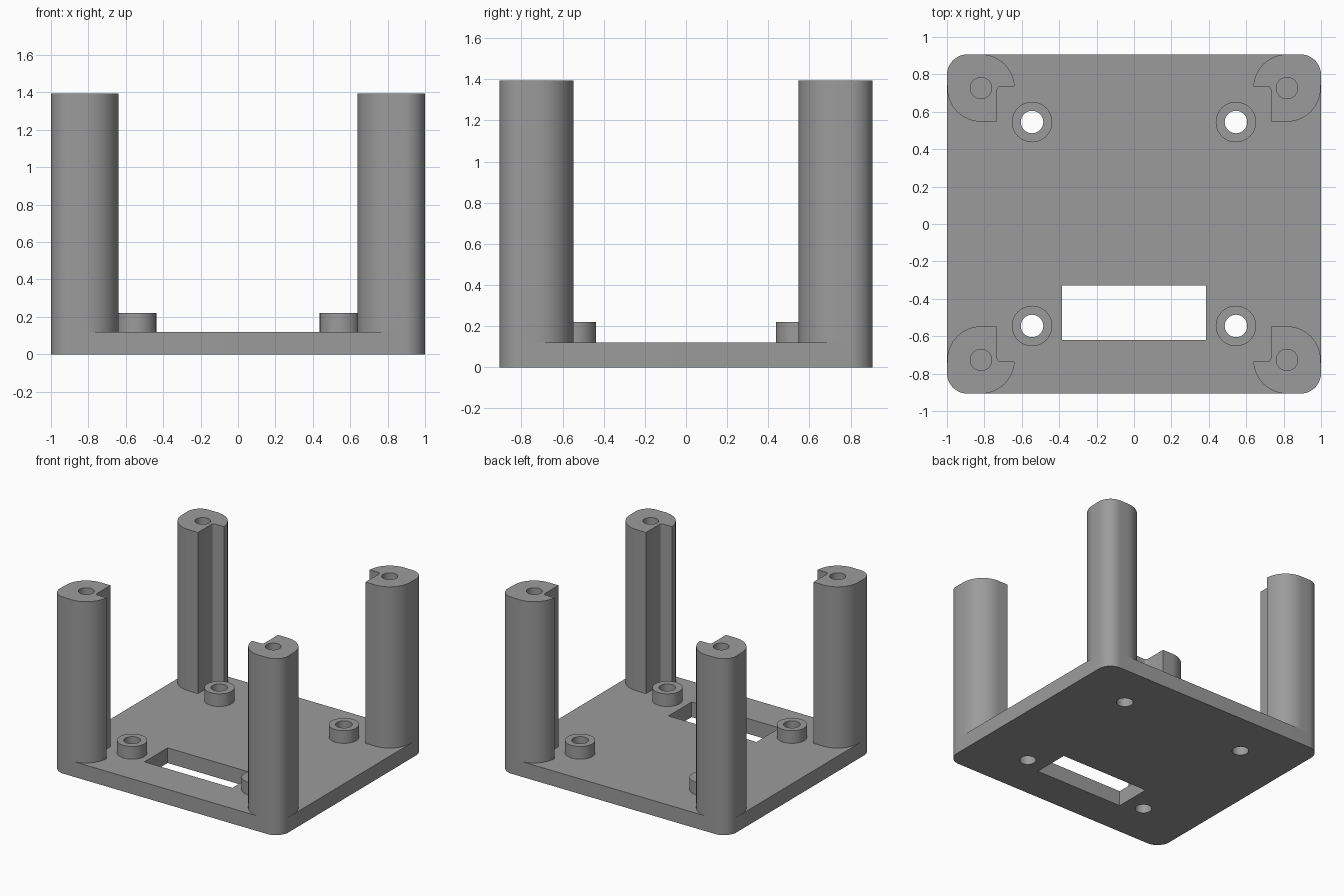
import bpy, bmesh
from math import sin, cos, radians

if "Cube" in bpy.data.objects:
    bpy.data.objects.remove(bpy.data.objects["Cube"])

W, D = 1.0, 0.907            # half width and half depth of the plate
T, TOP = 0.12, 1.395         # plate thickness, post height
CORNER = 0.11                # rounded plate corner
PX, PY, PR = 0.818, 0.727, 0.18   # post centre and radius
HOLE = 0.545                 # standoff position

grey = bpy.data.materials.new("plain grey")
grey.diffuse_color = (0.33, 0.33, 0.33, 1)
grey.use_nodes = True
grey.node_tree.nodes["Principled BSDF"].inputs["Base Color"].default_value = grey.diffuse_color


def arc(cx, cy, r, a0, a1, n):
    return [(cx + r * cos(radians(a0 + (a1 - a0) * i / n)),
             cy + r * sin(radians(a0 + (a1 - a0) * i / n))) for i in range(n + 1)]


def circle(cx, cy, r, n=48):
    return arc(cx, cy, r, 0, 360, n)[:-1]


def extrude(name, loops, z0, z1):
    """Extrude an outline, with any further loops as holes, from z0 to z1."""
    curve = bpy.data.curves.new(name + "_profile", 'CURVE')
    curve.dimensions = '2D'
    curve.fill_mode = 'BOTH'
    curve.extrude = (z1 - z0) / 2
    for loop in loops:
        s = curve.splines.new('POLY')
        s.points.add(len(loop) - 1)
        for p, (x, y) in zip(s.points, loop):
            p.co = (x, y, 0, 1)
        s.use_cyclic_u = True
    tmp = bpy.data.objects.new(name + "_profile", curve)
    bpy.context.collection.objects.link(tmp)
    mesh = bpy.data.meshes.new_from_object(tmp.evaluated_get(bpy.context.evaluated_depsgraph_get()))
    bpy.data.objects.remove(tmp)
    bm = bmesh.new()
    bm.from_mesh(mesh)
    bmesh.ops.remove_doubles(bm, verts=bm.verts, dist=1e-4)
    bmesh.ops.translate(bm, verts=bm.verts, vec=(0, 0, (z0 + z1) / 2))
    bmesh.ops.recalc_face_normals(bm, faces=bm.faces)
    bm.to_mesh(mesh)
    bm.free()
    mesh.materials.clear()
    mesh.materials.append(grey)
    obj = bpy.data.objects.new(name, mesh)
    bpy.context.collection.objects.link(obj)
    bpy.ops.object.select_all(action='DESELECT')
    obj.select_set(True)
    bpy.context.view_layer.objects.active = obj
    bpy.ops.object.shade_smooth_by_angle(angle=radians(30))
    return obj


corners = [(1, 1), (-1, 1), (-1, -1), (1, -1)]

# Base plate with rounded corners, a slot and four screw holes
outline = []
for i, (sx, sy) in enumerate(corners):
    outline += arc(sx * (W - CORNER), sy * (D - CORNER), CORNER, 90 * i, 90 * i + 90, 12)
slot = [(-0.385, -0.62), (0.385, -0.62), (0.385, -0.33), (-0.385, -0.33)]
extrude("base_plate", [outline, slot] + [circle(x * HOLE, y * HOLE, 0.06) for x, y in corners], 0, T)

# Post section: plate corner outside, round flanks, square notch towards the middle
post = arc(W - CORNER, D - CORNER, CORNER, 0, 90, 12)
post += arc(PX, PY, PR, 90, 170, 16)
post += [(PX - PR, PY + 0.008)]
post += arc(PX - 0.107, PY - 0.014, 0.022, 90, 0, 6)     # small inner fillet
post += [(PX - 0.085, PY - PR)]
post += arc(PX, PY, PR, 270, 360, 16)
bore = circle(PX, PY, 0.057)

for sx, sy in corners:
    side = ("back" if sy > 0 else "front") + ("_right" if sx > 0 else "_left")
    extrude("post_" + side, [[(sx * x, sy * y) for x, y in l] for l in (post, bore)], T, TOP)
    # Short ring standoff around each screw hole
    extrude("standoff_" + side, [circle(sx * HOLE, sy * HOLE, 0.108),
                                 circle(sx * HOLE, sy * HOLE, 0.06)], T, 0.22)
